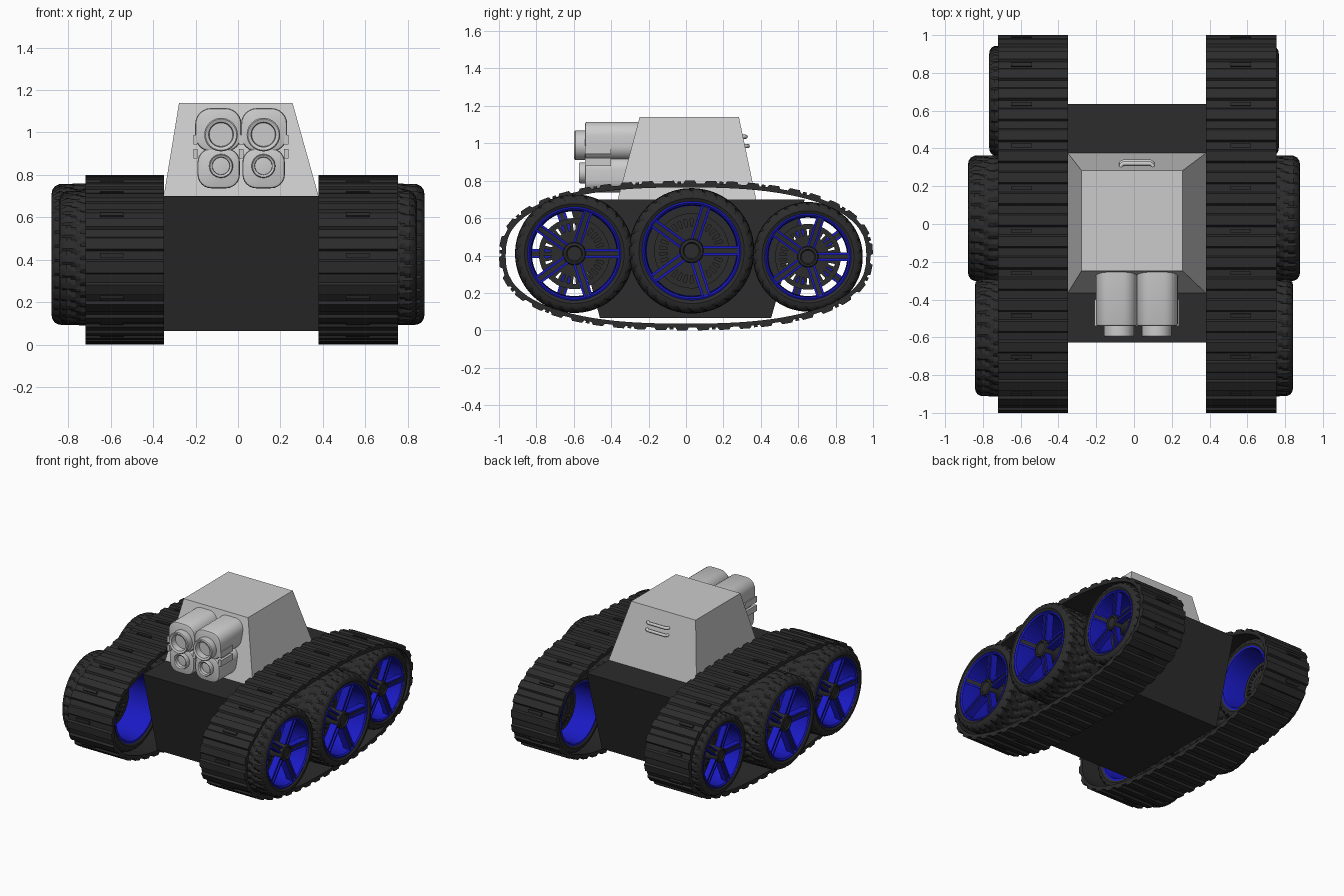
import bpy, bmesh
from math import pi, sin, cos, tau, hypot, copysign
from mathutils import Matrix, Vector

if "Cube" in bpy.data.objects:
    bpy.data.objects.remove(bpy.data.objects["Cube"])


def material(name, rgb):
    m = bpy.data.materials.new(name)
    m.diffuse_color = (*rgb, 1)
    m.use_nodes = True
    m.node_tree.nodes["Principled BSDF"].inputs["Base Color"].default_value = m.diffuse_color
    return m


BLACK = material("black", (0.025, 0.025, 0.025))
BLUE = material("blue", (0.01, 0.01, 0.55))


def add(name, mesh, mat=None, smooth=True):
    ob = bpy.data.objects.new(name, mesh)
    bpy.context.collection.objects.link(ob)
    if mat and not mesh.materials:
        mesh.materials.append(mat)
    if smooth:
        bpy.ops.object.select_all(action='DESELECT')
        ob.select_set(True)
        bpy.context.view_layer.objects.active = ob
        bpy.ops.object.shade_smooth_by_angle()
    return ob


def finish(bm, name):
    bmesh.ops.recalc_face_normals(bm, faces=bm.faces)
    me = bpy.data.meshes.new(name)
    bm.to_mesh(me)
    bm.free()
    return me


def from_data(name, verts, faces):
    bm = bmesh.new()
    vs = [bm.verts.new(v) for v in verts]
    for f in faces:
        bm.faces.new([vs[i] for i in f])
    return finish(bm, name)


def lathe(name, profile, seg=64, offset=None):
    """Spin a closed (x, r) profile around the x axis."""
    n, verts, faces = len(profile), [], []
    for s in range(seg):
        t = tau * s / seg
        for x, r in profile:
            r += offset(x, r, t) if offset else 0
            verts.append((x, r * cos(t), r * sin(t)))
    for s in range(seg):
        a, b = s * n, (s + 1) % seg * n
        for i in range(n):
            j = (i + 1) % n
            faces.append((a + i, a + j, b + j, b + i))
    return from_data(name, verts, faces)


def box(bm, centre, size, rot=Matrix()):
    m = rot @ Matrix.Translation(centre) @ Matrix.Diagonal((*size, 1))
    return bmesh.ops.create_cube(bm, size=1, matrix=m)['verts']


def frustum(name, low, high, mat=None):
    """low and high are (x0, x1, y0, y1, z)."""
    v = [(x, y, q[4]) for q in (low, high)
         for x, y in ((q[0], q[2]), (q[1], q[2]), (q[1], q[3]), (q[0], q[3]))]
    f = [(3, 2, 1, 0), (4, 5, 6, 7)] + [(i, (i + 1) % 4, 4 + (i + 1) % 4, 4 + i) for i in range(4)]
    add(name, from_data(name, v, f), mat, smooth=False)


# Hull and turret
frustum("hull", (-.35, .38, -.46, .455, .065), (-.35, .38, -.628, .635, .70), BLACK)
frustum("turret", (-.35, .38, -.365, .375, .70), (-.278, .257, -.248, .283, 1.14))


# Gun pods: rounded housings with hollow barrels
def housing(name, x, w, z0, z1, y0, y1, r):
    bm = bmesh.new()
    box(bm, (x, (y0 + y1) / 2, (z0 + z1) / 2), (w, y1 - y0, z1 - z0))
    long = [e for e in bm.edges if abs(e.verts[0].co.y - e.verts[1].co.y) > .01]
    bmesh.ops.bevel(bm, geom=long, offset=r, segments=6, profile=.5, affect='EDGES')
    rim = [e for e in bm.edges if all(v.co.y < y0 + .001 for v in e.verts)]
    bmesh.ops.bevel(bm, geom=rim, offset=.012, segments=2, profile=.5, affect='EDGES')
    add(name, finish(bm, name))


def barrel(name, x, y, z, r):
    prof = [(0, r * .93), (.006, r), (.12, r), (.12, .001), (.05, .001), (.05, r * .7), (.006, r * .74)]
    ob = add(name, lathe(name, prof, 40))
    ob.location = (x, y, z)
    ob.rotation_euler = (0, 0, pi / 2)


for s, side in ((-1, "left"), (1, "right")):
    housing(side + "_upper_gun_housing", .015 + s * .108, .218, .91, 1.115, -.54, -.2, .075)
    housing(side + "_lower_gun_housing", .015 + s * .106, .2, .737, .925, -.54, -.2, .065)
    barrel(side + "_upper_barrel", .02 + s * .1, -.598, .99, .079)
    barrel(side + "_lower_barrel", .02 + s * .1, -.572, .842, .056)

bm = bmesh.new()
for x in (-.2, .015, .228):
    for z in (.965, .9):
        box(bm, (x, -.47, z), (.02, .14, .045))
add("gun_clamps", finish(bm, "gun_clamps"), smooth=False)

# Grab handles on the turret back
for k, z in enumerate((1.035, .985)):
    wall = .283 + (1.14 - z) * .21
    cu = bpy.data.curves.new("turret_handle", 'CURVE')
    cu.dimensions = '3D'
    cu.bevel_depth = .011
    cu.bevel_resolution = 2
    sp = cu.splines.new('POLY')
    pts = [(-.07, wall - .01), (-.068, wall + .008), (-.055, wall + .015),
           (.085, wall + .015), (.098, wall + .008), (.1, wall - .01)]
    sp.points.add(len(pts) - 1)
    for p, (x, y) in zip(sp.points, pts):
        p.co = (x, y, z, 1)
    bpy.context.collection.objects.link(bpy.data.objects.new("turret_handle_%d" % (k + 1), cu))

# Track path: superellipse measured by arc length
M = 2000
path = []
for i in range(M + 1):
    c, s = cos(tau * i / M), sin(tau * i / M)
    path.append(Vector((copysign(abs(c) ** .8, c), .4 * copysign(abs(s) ** .8, s))))
lengths = [0]
for a, b in zip(path, path[1:]):
    lengths.append(lengths[-1] + (b - a).length)


def on_path(u):
    """Point and outward normal at fraction u of the track loop."""
    d = u % 1 * lengths[-1]
    i = next(k for k in range(M) if lengths[k + 1] >= d)
    t = (path[i + 1] - path[i]).normalized()
    return path[i] + t * (d - lengths[i]), Vector((t.y, -t.x))


LUGS = 42


def track(name, x0, x1, slot_x):
    verts, faces = [], []
    for k in range(LUGS):
        for f, drop in ((0, .014), (.08, 0), (.55, 0), (.63, .014)):
            p, n = on_path((k + f) / LUGS)
            for q in (p - n * drop, p - n * .036):
                verts += [(x0, q.x, q.y + .4), (x1, q.x, q.y + .4)]
    N = LUGS * 4
    for i in range(N):
        a, b = 4 * i, 4 * ((i + 1) % N)
        for p, q in ((0, 1), (1, 3), (3, 2), (2, 0)):
            faces.append((a + p, a + q, b + q, b + p))
    add(name, from_data(name, verts, faces), BLACK, smooth=False)
    # small raised pads between every other pair of lugs
    bm = bmesh.new()
    for k in range(0, LUGS, 2):
        p, n = on_path((k + .815) / LUGS)
        rot = Matrix(((1, 0, 0, slot_x), (0, -n.y, n.x, p.x), (0, n.x, n.y, p.y + .4), (0, 0, 0, 1)))
        box(bm, (0, 0, -.012), (.11, .02, .018), rot)
    add(name + "_pads", finish(bm, name + "_pads"), BLACK, smooth=False)


track("left_track", -.72, -.35, -.595)
track("right_track", .38, .755, .565)


# Wheel parts, unit size: outer face at x = 0, inner face at x = -1, radius 1
def tread(x, r, t):
    if r < .92:
        return 0
    wave = .35 * sin(x * 16) + (.5 if x < -.5 else 0)
    return -.035 if (t * 30 / tau + wave) % 1 < .3 else 0


RINGS = 16
tyre_prof = [(-.97, .77), (-1, .84), (-.99, .91), (-.965, .96)]
tyre_prof += [(-.92 + .84 * i / RINGS, .99 + .01 * sin(pi * i / RINGS)) for i in range(RINGS + 1)]
tyre_prof += [(-.035, .96), (-.01, .91), (0, .84), (-.03, .77)]
tyre = lathe("tyre", tyre_prof, 180, tread)
rim = lathe("rim", [(-.02, .79), (-.01, .765), (-.03, .735), (-.12, .725), (-.9, .715),
                    (-.98, .74), (-.98, .79), (-.9, .765), (-.12, .765)])
hub = lathe("hub", [(-.6, .001), (-.6, .17), (-.12, .2), (-.05, .18), (-.04, .14),
                    (-.06, .12), (-.06, .001)], 32)

spoke_bm, core_bm, disc_bm = bmesh.new(), bmesh.new(), bmesh.new()
for k in range(5):
    rot = Matrix.Rotation(tau * k / 5, 4, 'X') @ Matrix.Translation((-.1, .45, 0)) @ Matrix.Rotation(-.12, 4, 'Z')
    for s in (-1, 1):
        box(spoke_bm, (0, 0, s * .055), (.12, .6, .04), rot)
    box(core_bm, (-.02, 0, 0), (.1, .58, .075), rot)
# Slotted brake disc behind the spokes
for k in range(30):
    box(disc_bm, (-.5, .45, 0), (.05, .16, .055), Matrix.Rotation(tau * k / 30, 4, 'X'))
spokes = finish(spoke_bm, "spokes")
cores = finish(core_bm, "spoke_cores")
slots = finish(disc_bm, "brake_disc_ribs")


def ring(name, r0, r1):
    return lathe(name, [(-.53, r0), (-.53, r1), (-.47, r1), (-.47, r0)], 48)


inner_disc, outer_disc = ring("brake_disc_inner", .15, .39), ring("brake_disc_outer", .51, .6)
parts = [(tyre, BLACK), (rim, BLUE), (hub, BLACK), (spokes, BLUE), (cores, BLACK),
         (slots, BLACK), (inner_disc, BLACK), (outer_disc, BLACK)]

# Six wheels: y, z, radius, outer x
for label, y, z, r, x in (("front", -.597, .41, .317, .843),
                          ("middle", .03, .425, .335, .88),
                          ("rear", .652, .393, .293, .767)):
    for s, side in ((-1, "left"), (1, "right")):
        for mesh, mat in parts:
            ob = add("%s_%s_%s" % (side, label, mesh.name), mesh, mat)
            ob.location = (s * x, y, z)
            ob.rotation_euler = (0, 0, 0 if s > 0 else pi)
            ob.scale = (x - .42, r, r)
